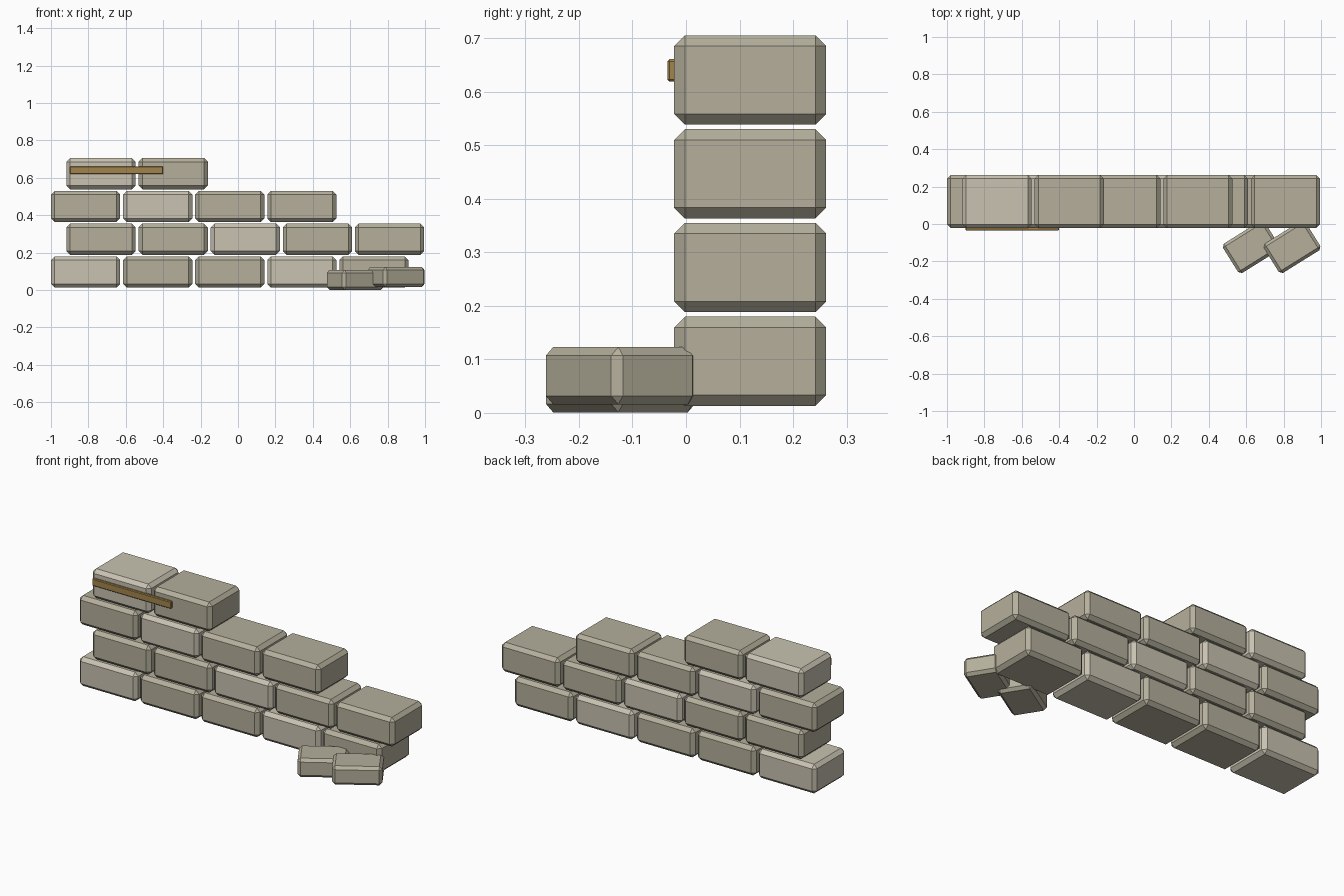
import bpy, bmesh
from math import radians
from mathutils import Matrix

if "Cube" in bpy.data.objects:
    bpy.data.objects.remove(bpy.data.objects["Cube"])


def material(name, rgb):
    m = bpy.data.materials.new(name)
    m.diffuse_color = (*rgb, 1)
    m.use_nodes = True
    m.node_tree.nodes["Principled BSDF"].inputs["Base Color"].default_value = m.diffuse_color
    return m


STONE = material("stone", (0.46, 0.43, 0.33))
PALE = material("pale_stone", (0.58, 0.54, 0.44))
WOOD = material("bronze_trim", (0.36, 0.23, 0.07))


def block(name, centre, size, chamfer, mat, turn=0):
    """Box with single-step chamfered edges, optionally turned about z."""
    bm = bmesh.new()
    bmesh.ops.create_cube(bm, size=1, matrix=Matrix.Diagonal((*size, 1)))
    bmesh.ops.bevel(bm, geom=bm.edges[:], offset=chamfer, segments=1,
                    profile=0.5, affect='EDGES')
    mesh = bpy.data.meshes.new(name)
    bm.to_mesh(mesh)
    bm.free()
    mesh.materials.append(mat)
    ob = bpy.data.objects.new(name, mesh)
    ob.location = centre
    ob.rotation_euler.z = radians(turn)
    bpy.context.collection.objects.link(ob)
    return ob


# Wall courses in running bond, stepping down to the right
W, D, H = 0.37, 0.284, 0.167
for row, count in enumerate((5, 5, 4, 2)):
    left = -1.0 if row % 2 == 0 else -0.917
    for i in range(count):
        centre = (left + W / 2 + i * 0.3855, 0.12, 0.0965 + row * 0.1752)
        block(f"wall_stone_{row}_{i}", centre, (W, D, H), 0.02,
              PALE if (row + i) % 3 == 0 else STONE)

# Two fallen stones in front of the broken end
for i, (x, z) in enumerate(((0.627, 0.0545), (0.845, 0.0695))):
    block(f"fallen_stone_{i}", (x, -0.1225, z), (0.262, 0.185, 0.107),
          0.016, STONE, turn=32)

# Thin strip on the front of the top course
block("trim_strip", (-0.65, -0.025, 0.64), (0.5, 0.02, 0.042), 0.004, WOOD)
